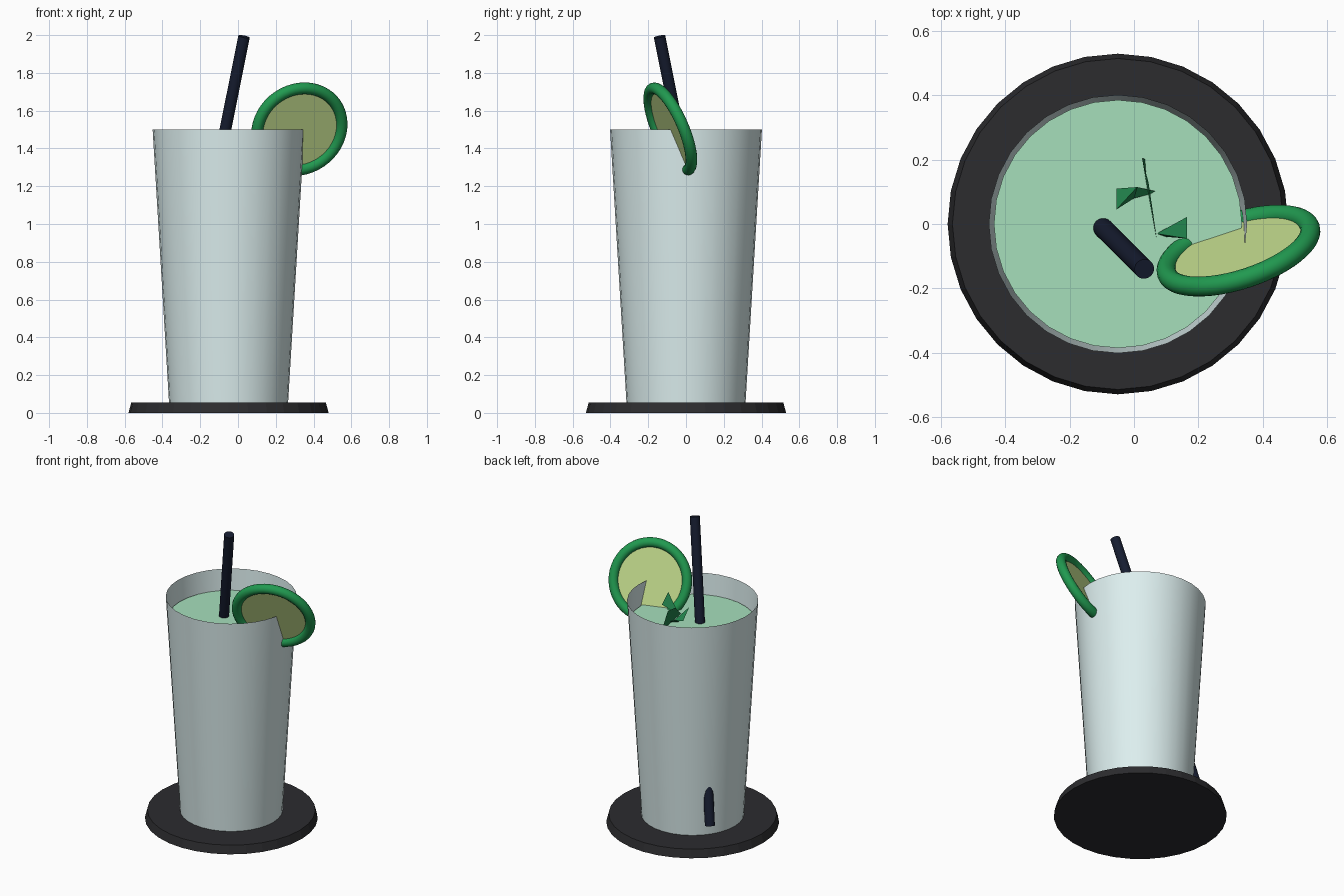
import bpy, bmesh, math
from mathutils import Vector

if "Cube" in bpy.data.objects:
    bpy.data.objects.remove(bpy.data.objects["Cube"])

CX = -0.05  # axis of glass and coaster


def material(name, r, g, b):
    m = bpy.data.materials.new(name)
    m.diffuse_color = (r, g, b, 1)
    m.use_nodes = True
    m.node_tree.nodes["Principled BSDF"].inputs["Base Color"].default_value = m.diffuse_color
    return m


BLACK = material("coaster_black", 0.025, 0.025, 0.028)
GLASS = material("pale_glass", 0.72, 0.86, 0.86)
DRINK = material("mint_liquid", 0.38, 0.74, 0.50)
STRAW = material("straw_navy", 0.008, 0.012, 0.03)
RIND = material("lime_rind", 0.015, 0.32, 0.08)
PULP = material("lime_pulp", 0.55, 0.72, 0.27)
LEAF = material("leaf_green", 0.015, 0.22, 0.07)


def finish(ob, name, mat, smooth=True):
    ob.name = name
    ob.data.materials.append(mat)
    if smooth:
        bpy.context.view_layer.objects.active = ob
        ob.select_set(True)
        bpy.ops.object.shade_smooth_by_angle(angle=math.radians(35))
        ob.select_set(False)
    return ob


def cone(name, mat, r1, r2, z1, z2, smooth=True):
    bpy.ops.mesh.primitive_cone_add(vertices=32, radius1=r1, radius2=r2, depth=z2 - z1,
                                    location=(CX, 0, (z1 + z2) / 2))
    return finish(bpy.context.object, name, mat, smooth)


# Coaster, tumbler without a lid, and the drink inside it
cone("coaster", BLACK, 0.53, 0.515, 0, 0.055, False)
glass = cone("glass", GLASS, 0.315, 0.402, 0.05, 1.5)
bm = bmesh.new()
bm.from_mesh(glass.data)
bmesh.ops.delete(bm, geom=[f for f in bm.faces if f.normal.z > 0.9], context='FACES_ONLY')
bm.to_mesh(glass.data)
bm.free()
cone("drink", DRINK, 0.305, 0.386, 0.06, 1.36)

# Leaning straw
low, high = Vector((-0.34, 0.23, 0.14)), Vector((0.032, -0.14, 1.992))
axis = high - low
bpy.ops.mesh.primitive_cylinder_add(vertices=20, radius=0.031, depth=axis.length,
                                    location=(low + high) / 2,
                                    rotation=axis.to_track_quat('Z', 'Y').to_euler())
finish(bpy.context.object, "straw", STRAW)

# Lime slice hooked over the rim: rind ring and pulp disc
centre = (0.325, -0.083, 1.502)
tilt = Vector((-0.29, 0.88, 0.38)).to_track_quat('Z', 'Y').to_euler()
bpy.ops.mesh.primitive_torus_add(major_radius=0.225 + 0.009, minor_radius=0.031,
                                 major_segments=48, minor_segments=16,
                                 location=centre, rotation=tilt)
finish(bpy.context.object, "lime_rind", RIND)
bpy.ops.mesh.primitive_cylinder_add(vertices=48, radius=0.225, depth=0.01,
                                    location=centre, rotation=tilt)
finish(bpy.context.object, "lime_pulp", PULP)


# Mint leaves poking out of the drink: fans of flat faces
def leaf(name, points):
    me = bpy.data.meshes.new(name)
    me.from_pydata(points, [], [(0, i, i + 1) for i in range(1, len(points) - 1)])
    ob = bpy.data.objects.new(name, me)
    bpy.context.collection.objects.link(ob)
    finish(ob, name, LEAF, False)


leaf("mint_leaf_middle", [(0.045, 0.09, 1.35), (0.07, -0.045, 1.36), (0.06, 0.03, 1.43),
                          (0.045, 0.13, 1.45), (0.025, 0.205, 1.39), (0.04, 0.2, 1.34)])
leaf("mint_leaf_left", [(0.01, 0.115, 1.39), (0.075, 0.1, 1.355), (0.0, 0.08, 1.37),
                        (-0.055, 0.045, 1.47), (-0.055, 0.11, 1.4)])
leaf("mint_leaf_right", [(0.07, -0.03, 1.355), (0.165, 0.022, 1.42),
                         (0.165, -0.045, 1.48), (0.1, -0.04, 1.37)])
